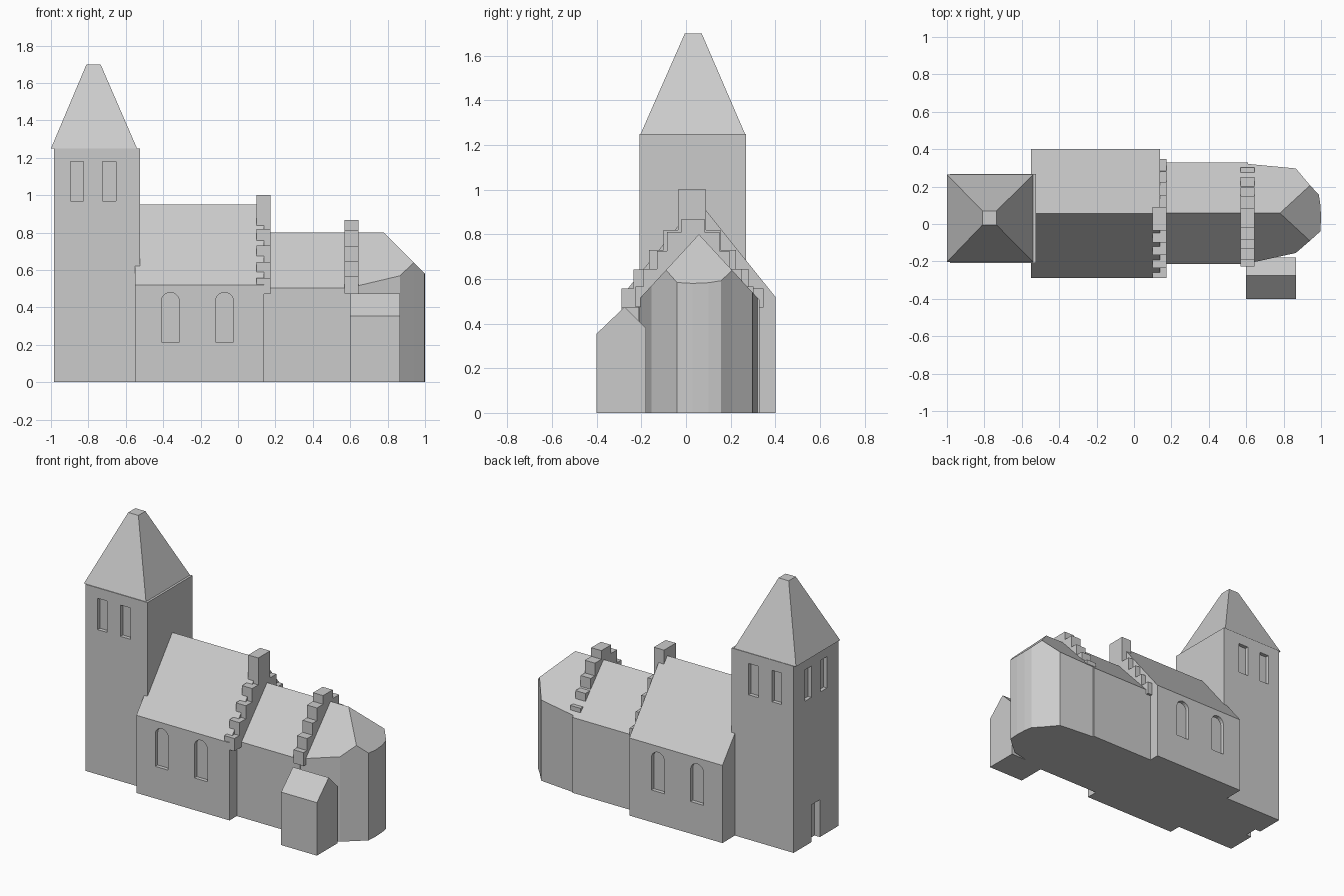
import bpy, bmesh, math
from mathutils import Vector

if "Cube" in bpy.data.objects:
    bpy.data.objects.remove(bpy.data.objects["Cube"])

stone = bpy.data.materials.new("light_grey_stone")
stone.diffuse_color = (0.6, 0.6, 0.6, 1)
stone.use_nodes = True
stone.node_tree.nodes["Principled BSDF"].inputs["Base Color"].default_value = stone.diffuse_color


def finish(name, bm):
    bmesh.ops.recalc_face_normals(bm, faces=bm.faces[:])
    me = bpy.data.meshes.new(name)
    bm.to_mesh(me)
    bm.free()
    me.materials.append(stone)
    ob = bpy.data.objects.new(name, me)
    bpy.context.collection.objects.link(ob)
    return ob


def extruded(pts, vec):
    """Prism: polygon of 3D points swept along vec."""
    bm = bmesh.new()
    f = bm.faces.new([bm.verts.new(p) for p in pts])
    r = bmesh.ops.extrude_face_region(bm, geom=[f])
    vs = [g for g in r["geom"] if isinstance(g, bmesh.types.BMVert)]
    bmesh.ops.translate(bm, verts=vs, vec=vec)
    return bm


def along_x(name, yz, x0, x1):
    return finish(name, extruded([(x0, y, z) for y, z in yz], (x1 - x0, 0, 0)))


def box(name, x0, x1, y0, y1, z0, z1):
    return along_x(name, [(y0, z0), (y1, z0), (y1, z1), (y0, z1)], x0, x1)


def cut(target, cutter):
    cutter.hide_render = True
    m = target.modifiers.new("recess", 'BOOLEAN')
    m.operation, m.solver, m.object = 'DIFFERENCE', 'EXACT', cutter
    bpy.context.view_layer.objects.active = target
    bpy.ops.object.modifier_apply(modifier=m.name)
    bpy.data.objects.remove(cutter)


# tower with recessed belfry windows and west door
T = (-0.985, -0.525, -0.208, 0.268)
tower = box("tower", *T, 0, 1.25)
D = 0.025
for x0, x1 in ((-0.895, -0.825), (-0.725, -0.652)):
    for y in (T[2], T[3]):
        cut(tower, box("window_cutter", x0, x1, y - D, y + D, 0.97, 1.18))
for y0, y1 in ((0.08, 0.145), (-0.085, -0.015)):
    cut(tower, box("window_cutter", T[0] - D, T[0] + D, y0, y1, 0.97, 1.18))
cut(tower, box("door_cutter", T[0] - 0.04, T[0] + 0.04, -0.01, 0.08, -0.1, 0.25))

# truncated pyramid spire
bm = bmesh.new()
rings = []
for x0, x1, y0, y1, z in ((-1.0, -0.54, -0.203, 0.264, 1.25), (-0.81, -0.735, -0.005, 0.07, 1.70)):
    rings.append([bm.verts.new(p) for p in
                  ((x0, y0, z), (x1, y0, z), (x1, y1, z), (x0, y1, z))])
for r in rings:
    bm.faces.new(r)
for i in range(4):
    j = (i + 1) % 4
    bm.faces.new((rings[0][i], rings[0][j], rings[1][j], rings[1][i]))
finish("tower_roof", bm)

# nave with arched window recesses
nave = along_x("nave", [(-0.29, 0), (0.4, 0), (0.4, 0.52), (0.055, 0.95), (-0.29, 0.52)], -0.55, 0.14)
for cx in (-0.362, -0.072):
    r, spring = 0.048, 0.432
    arch = [(cx - r, 0.215), (cx + r, 0.215)]
    arch += [(cx + r * math.cos(a * math.pi / 10), spring + r * math.sin(a * math.pi / 10))
             for a in range(11)]
    for y in (-0.29, 0.4):
        c = extruded([(x, y - D, z) for x, z in arch], (0, 2 * D, 0))
        cut(nave, finish("arch_cutter", c))

# choir
along_x("choir", [(-0.213, 0), (0.33, 0), (0.33, 0.505), (0.058, 0.80), (-0.213, 0.505)], 0.13, 0.61)

# apse: plan prism trimmed by two roof slopes and the end hip
plan = [(0.6, -0.21), (0.65, -0.202), (0.865, -0.155), (0.94, -0.09), (0.996, -0.04),
        (1.0, 0.03), (0.997, 0.1), (0.988, 0.157), (0.94, 0.208), (0.865, 0.297), (0.6, 0.322)]
bm = extruded([(x, y, 0) for x, y in plan], (0, 0, 1.2))
for n in ((0, -1.085, 1), (0, 1.085, 1), (1, 0, 1)):
    r = bmesh.ops.bisect_plane(bm, geom=bm.verts[:] + bm.edges[:] + bm.faces[:], dist=1e-6,
                               plane_co=(0.78, 0.058, 0.80), plane_no=Vector(n).normalized(),
                               clear_outer=True)
    es = [g for g in r["geom_cut"] if isinstance(g, bmesh.types.BMEdge)]
    bmesh.ops.holes_fill(bm, edges=es, sides=0)
finish("apse", bm)

# small side annex
along_x("annex", [(-0.4, 0), (-0.18, 0), (-0.18, 0.38), (-0.275, 0.475), (-0.4, 0.355)], 0.6, 0.865)


def stepped_gable(name, x0, x1, base, steps):
    """steps: (south y, north y, top z) from lowest to highest."""
    pts = [(steps[0][1], base), (steps[0][0], base)]
    for i, (s, n, z) in enumerate(steps):
        pts.append((s, z))
        if i + 1 < len(steps):
            pts.append((steps[i + 1][0], z))
    for i in range(len(steps) - 1, -1, -1):
        pts.append((steps[i][1], steps[i][2]))
        if i:
            pts.append((steps[i][1], steps[i - 1][2]))
    along_x(name, pts, x0, x1)


# crow-stepped gables
stepped_gable("nave_gable", 0.10, 0.175, 0.472, [
    (-0.288, 0.347, 0.557), (-0.235, 0.282, 0.643), (-0.166, 0.225, 0.73),
    (-0.10, 0.155, 0.82), (-0.035, 0.09, 1.0)])
stepped_gable("choir_gable", 0.57, 0.645, 0.475, [
    (-0.227, 0.302, 0.565), (-0.19, 0.25, 0.645), (-0.13, 0.195, 0.725),
    (-0.085, 0.15, 0.81), (-0.02, 0.082, 0.868)])
